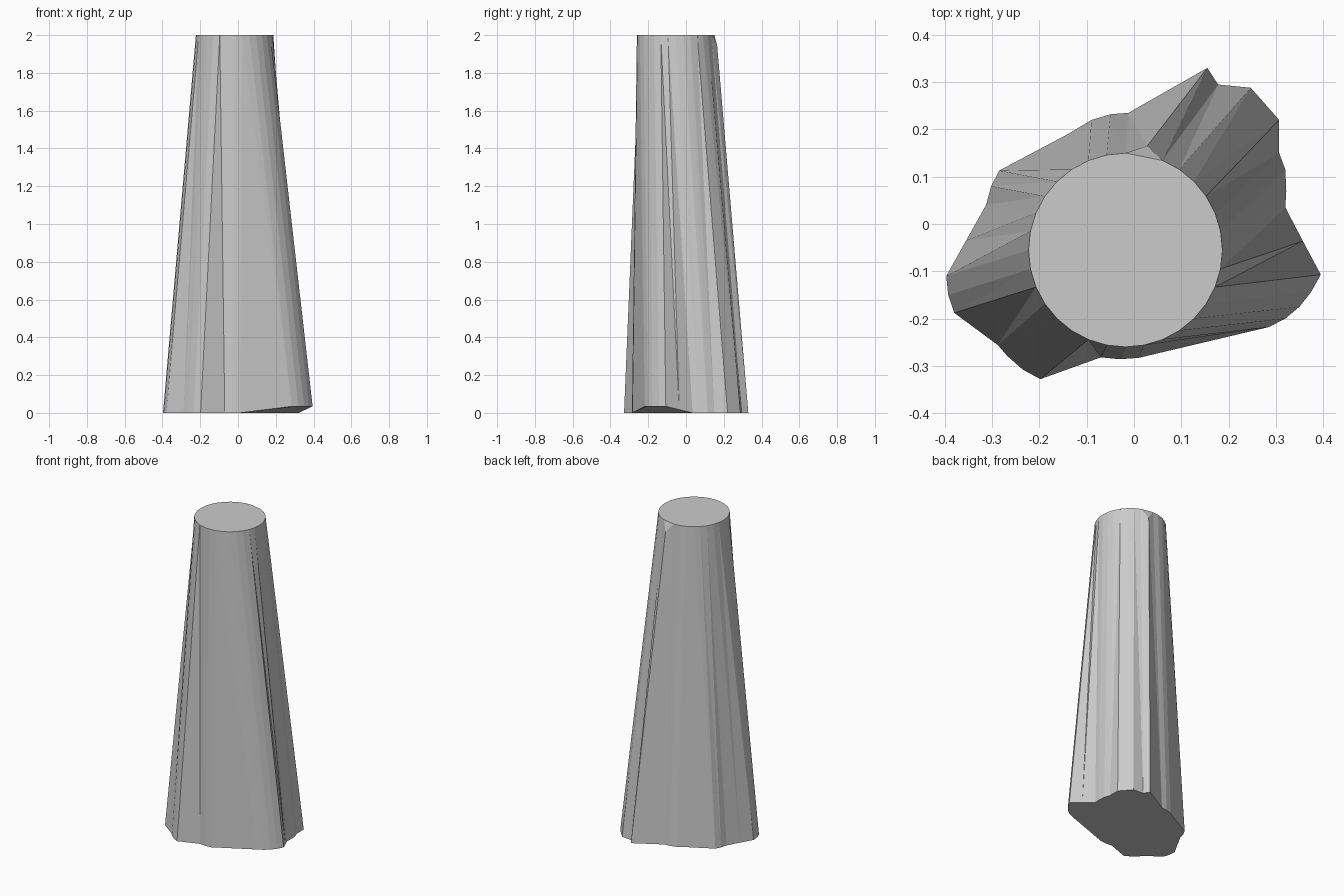
import bpy, bmesh
from math import cos, sin, tau

if "Cube" in bpy.data.objects:
    bpy.data.objects.remove(bpy.data.objects["Cube"])

# Irregular base outline, counter-clockwise, one point per top-rim vertex
BASE = [
    (.32, .035), (.322, .07), (.32, .115), (.307, .15), (.307, .22), (.247, .288),
    (.178, .295), (.155, .33), (-.012, .235), (-.05, .232), (-.09, .22), (-.14, .19),
    (-.285, .113), (-.302, .08), (-.313, .04), (-.355, -.035), (-.397, -.11),
    (-.393, -.15), (-.38, -.188), (-.288, -.256), (-.267, -.28), (-.235, -.308),
    (-.198, -.328), (-.07, -.282), (-.03, -.286), (.01, -.283), (.285, -.218),
    (.32, -.2), (.35, -.175), (.375, -.143), (.395, -.107), (.357, -.036)]
N = len(BASE)


def base_height(i):
    # The front right root is lifted slightly off the ground
    return .035 if 26 <= i <= 30 else .017 if i == 31 else 0


bm = bmesh.new()
bottom = [bm.verts.new((x, y, base_height(i))) for i, (x, y) in enumerate(BASE)]

# Round top rim, off-centre
top = [bm.verts.new((-.018 + .205 * cos(tau * i / N), -.055 + .205 * sin(tau * i / N), 2))
       for i in range(N)]
# Small notch at the back of the rim
top[7].co = (.028, .165, 1.945)

# Tapered faceted bark
for i in range(N):
    j = (i + 1) % N
    bm.faces.new((bottom[i], bottom[j], top[i]))
    bm.faces.new((bottom[j], top[j], top[i]))

# Flat cut above the notch, notch lip, and underside
bm.faces.new(top[:7] + top[8:])
bm.faces.new((top[6], top[7], top[8]))
bm.faces.new(bottom[::-1])
bmesh.ops.recalc_face_normals(bm, faces=bm.faces)

mesh = bpy.data.meshes.new("trunk")
bm.to_mesh(mesh)
bm.free()
bpy.context.collection.objects.link(bpy.data.objects.new("trunk", mesh))
